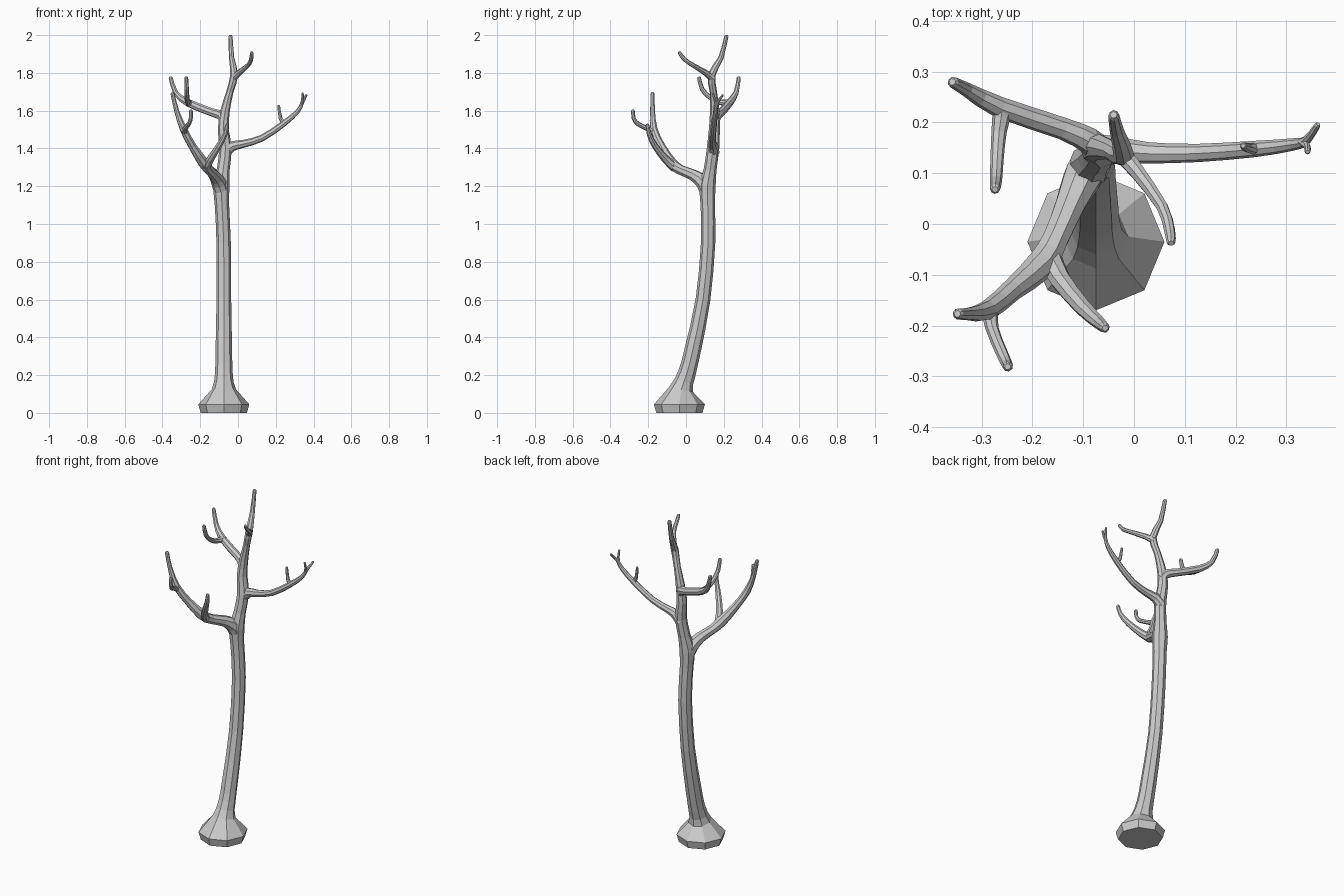
import bpy, bmesh, math
from mathutils import Vector

SIDES = 8


def smooth_path(pts, skip):
    """Add one Catmull-Rom midpoint (position and radius) per segment."""
    v = [Vector(p) for p in pts]
    out = []
    for i in range(len(v) - 1):
        out.append(v[i])
        if i >= skip:
            a, d = v[max(i - 1, 0)], v[min(i + 2, len(v) - 1)]
            out.append((v[i] + v[i + 1]) * 0.5625 - (a + d) * 0.0625)
    out.append(v[-1])
    return out


def limb(name, pts, level=0):
    """Eight-sided tapering tube along (x, y, z, radius) points with a blunt tip."""
    path = smooth_path(pts, level)
    pos = [p.to_3d() for p in path]
    rad = [p[3] for p in path]
    # blunt tip: full ring just before the end, small ring at the end
    d = (pos[-1] - pos[-2]).normalized()
    pos.insert(-1, pos[-1] - d * rad[-1] * 0.6)
    rad.insert(-1, rad[-1])
    rad[-1] *= 0.6

    bm = bmesh.new()
    rings, ref = [], None
    n = len(pos)
    for i in range(n):
        t = Vector((0, 0, 0))
        if i > 0:
            t += (pos[i] - pos[i - 1]).normalized()
        if i < n - 1:
            t += (pos[i + 1] - pos[i]).normalized()
        if i < level:
            t = Vector((0, 0, 1))
        t.normalize()
        if ref is None:
            ref = Vector((1, 0, 0)) if abs(t.x) < 0.8 else Vector((0, 0, 1))
        ref = (ref - t * ref.dot(t)).normalized()
        side = t.cross(ref)
        ring = []
        for k in range(SIDES):
            a = 2 * math.pi * k / SIDES
            ring.append(bm.verts.new(pos[i] + (ref * math.cos(a) + side * math.sin(a)) * rad[i]))
        rings.append(ring)
    for r0, r1 in zip(rings, rings[1:]):
        for k in range(SIDES):
            j = (k + 1) % SIDES
            bm.faces.new((r0[k], r0[j], r1[j], r1[k]))
    bm.faces.new(rings[0][::-1])
    bm.faces.new(rings[-1])
    me = bpy.data.meshes.new(name)
    bm.to_mesh(me)
    bm.free()
    ob = bpy.data.objects.new(name, me)
    bpy.context.collection.objects.link(ob)
    return ob


# trunk with flared foot, running up into the highest shoot
limb("trunk", [
    (-.075, -.035, 0, .122), (-.075, -.035, .045, .135), (-.075, -.025, .125, .064),
    (-.075, .005, .21, .047), (-.075, .035, .33, .044), (-.075, .09, .6, .039),
    (-.076, .117, .9, .038), (-.085, .115, 1.1, .038), (-.088, .114, 1.2, .043),
    (-.078, .128, 1.29, .034), (-.066, .143, 1.4, .033), (-.078, .15, 1.5, .029),
    (-.068, .152, 1.6, .025), (-.043, .145, 1.7, .019), (-.02, .135, 1.79, .021),
    (-.034, .185, 1.88, .014), (-.04, .215, 2.0, .011)], level=2)
limb("top_shoot", [
    (-.025, .14, 1.77, .02), (.005, .105, 1.8, .016), (.055, .035, 1.842, .012),
    (.07, -.012, 1.875, .011), (.073, -.038, 1.912, .009)])

# right branch and its twigs
limb("right_branch", [
    (-.07, .147, 1.375, .03), (-.03, .145, 1.412, .027), (.03, .14, 1.425, .021),
    (.127, .14, 1.455, .018), (.24, .148, 1.53, .016), (.315, .157, 1.595, .012),
    (.34, .165, 1.64, .009), (.363, .197, 1.685, .006)])
limb("right_twig", [
    (.245, .147, 1.53, .013), (.225, .15, 1.56, .01), (.215, .154, 1.63, .007)])
limb("right_tip_twig", [
    (.332, .162, 1.625, .009), (.341, .153, 1.655, .007), (.342, .142, 1.695, .006)])

# back left branch and its twig
limb("back_branch", [
    (-.072, .15, 1.545, .026), (-.09, .165, 1.575, .026), (-.14, .188, 1.592, .022),
    (-.265, .23, 1.642, .021), (-.33, .265, 1.695, .014), (-.358, .28, 1.78, .011)])
limb("back_twig", [
    (-.258, .232, 1.64, .02), (-.266, .18, 1.645, .015), (-.27, .125, 1.672, .013),
    (-.272, .085, 1.715, .012), (-.274, .068, 1.78, .01)])

# front left branch with a fork
limb("front_branch", [
    (-.085, .115, 1.15, .036), (-.1, .095, 1.215, .04), (-.125, .04, 1.258, .031),
    (-.155, -.03, 1.287, .027), (-.183, -.08, 1.325, .03), (-.24, -.13, 1.41, .022),
    (-.288, -.17, 1.5, .02), (-.325, -.177, 1.6, .013), (-.348, -.177, 1.697, .011)])
limb("front_shoot", [
    (-.17, -.06, 1.3, .026), (-.145, -.11, 1.345, .021), (-.1, -.165, 1.415, .017),
    (-.068, -.195, 1.475, .013), (-.057, -.205, 1.53, .01)])
limb("front_twig", [
    (-.284, -.165, 1.485, .018), (-.28, -.205, 1.505, .013), (-.26, -.255, 1.53, .012),
    (-.25, -.277, 1.56, .011), (-.249, -.281, 1.605, .01)])
